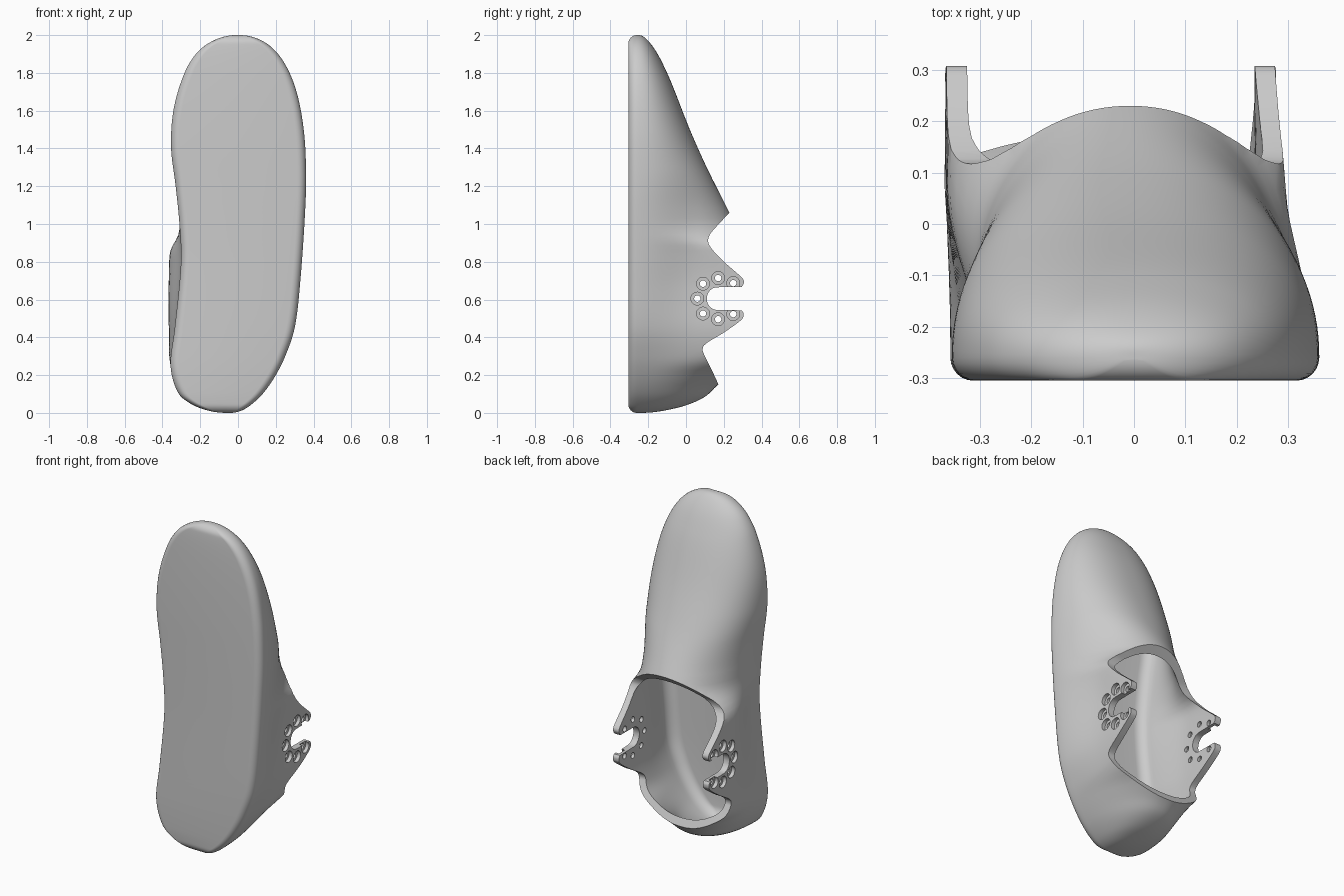
import bpy, bmesh, math
from mathutils import Matrix, Vector

cube = bpy.data.objects.get("Cube")
if cube:
    bpy.data.objects.remove(cube, do_unlink=True)

grey = bpy.data.materials.new("soft grey")
grey.use_nodes = True
grey.diffuse_color = (0.6, 0.6, 0.6, 1)
grey.node_tree.nodes["Principled BSDF"].inputs["Base Color"].default_value = grey.diffuse_color

# Profiles along the length of the shoe: (height z, value)
SOLE_LEFT = [(0, -.04), (.02, .035), (.05, .078), (.1, .13), (.2, .2), (.3, .25), (.45, .3), (.7, .33),
             (1.1, .357), (1.3, .36), (1.5, .348), (1.7, .31), (1.85, .247), (1.95, .16), (2, .01)]
SOLE_RIGHT = [(0, -.06), (.02, -.185), (.05, -.253), (.1, -.313), (.25, -.357), (.45, -.335), (.8, -.302),
              (1, -.31), (1.2, -.33), (1.4, -.354), (1.6, -.342), (1.8, -.283), (1.9, -.223), (1.95, -.167), (2, -.01)]
CREST = [(0, -.24), (.015, -.1), (.04, 0), (.085, .1), (.15, .17), (.22, .26), (.35, .47), (.6, .6),
         (.85, .46), (.93, .32), (1, .262), (1.06, .23), (1.32, .1), (1.55, 0), (1.8, -.1),
         (1.9, -.15), (1.97, -.2), (2, -.25)]
BOXINESS = [(0, 2.4), (.2, 2.6), (.35, 6), (.5, 9), (.75, 9), (.86, 5), (.94, 2.5), (1.06, 2), (1.3, 2.2), (2, 2.2)]
LEAN_LEFT = [(0, 0), (.25, 0), (.45, .024), (.6, .045), (.72, .055), (.85, .05), (.94, .035), (1.06, .03),
             (1.3, .015), (1.6, 0), (2, 0)]
FLARE_RIGHT = [(0, 0), (.2, 0), (.3, .01), (.6, .05), (.8, .063), (.86, .058), (.92, .036), (1.06, .025),
               (1.3, .012), (1.6, 0), (2, 0)]


def angle(z):
    return math.acos(max(-1, min(1, 1 - z)))


def sample(table, z):
    """Smooth interpolation, spaced so that round ends stay round."""
    pts = [(angle(a), b) for a, b in table]
    t = angle(z)
    i = 0
    while i < len(pts) - 2 and t > pts[i + 1][0]:
        i += 1

    def slope(k):
        a, b = pts[max(k - 1, 0)], pts[min(k + 1, len(pts) - 1)]
        return (b[1] - a[1]) / (b[0] - a[0])
    (t0, v0), (t1, v1) = pts[i], pts[i + 1]
    d = t1 - t0
    u = (t - t0) / d
    return ((2*u**3 - 3*u*u + 1) * v0 + (u**3 - 2*u*u + u) * d * slope(i)
            + (3*u*u - 2*u**3) * v1 + (u**3 - u*u) * d * slope(i + 1))


def smooth(u):
    u = max(0, min(1, u))
    return u * u * (3 - 2 * u)


def section(z, inset, base, edge):
    """Ring of (x, y): flat bottom, rounded edge and domed or boxy top."""
    left, right = sample(SOLE_LEFT, z), sample(SOLE_RIGHT, z)
    mid, half = (left + right) / 2, max((left - right) / 2 - inset, .008)
    rise = max(sample(CREST, z) - inset - base, .01)
    n = sample(BOXINESS, z)
    lean, flare = sample(LEAN_LEFT, z), sample(FLARE_RIGHT, z)
    end = min(z, 2 - z)
    r = edge if end >= edge else max(.004, edge * math.sqrt(1 - (1 - end / edge) ** 2))
    rx = min(r, half * .6)
    ring = []
    for k in range(61):
        a = math.pi * k / 60
        c, s = math.cos(a), math.sin(a)
        rad = (abs(c) ** n + abs(s) ** n) ** (-1 / n)
        x, y = mid + half * rad * c, base + rise * rad * s
        x -= (lean * (1 + c) + flare * (1 - c)) / 2 * smooth((y + .25) / .32)
        ring.append((x, y))
    foot_left, foot_right = ring[0][0], ring[-1][0]
    corner = [(math.cos(a) - 1, math.sin(a)) for a in (math.pi / 2 * k / 6 for k in range(1, 7))]
    ring += [(foot_right - rx * c, base - r * s) for c, s in corner]
    ring += [(foot_left + rx * c, base - r * s) for c, s in reversed(corner)]
    return ring


def finish(name, bm):
    bmesh.ops.recalc_face_normals(bm, faces=bm.faces)
    mesh = bpy.data.meshes.new(name)
    bm.to_mesh(mesh)
    bm.free()
    ob = bpy.data.objects.new(name, mesh)
    bpy.context.collection.objects.link(ob)
    mesh.materials.append(grey)
    return ob


def loft(name, inset, base, edge, bottom, top):
    bm = bmesh.new()
    rings = []
    steps = 110
    for i in range(steps + 1):
        z = 1 - math.cos(math.pi * i / steps)
        rings.append([bm.verts.new((x, y, bottom + z * (top - bottom) / 2))
                      for x, y in section(z, inset, base, edge)])
    for a, b in zip(rings, rings[1:]):
        for k in range(len(a)):
            m = (k + 1) % len(a)
            bm.faces.new((a[k], a[m], b[m], b[k]))
    bm.faces.new(rings[0])
    bm.faces.new(rings[-1])
    return finish(name, bm)


def prism(name, outline):
    """Side outline (y, z) extruded across the full width."""
    bm = bmesh.new()
    face = bm.faces.new([bm.verts.new((-.6, y, z)) for y, z in outline])
    out = bmesh.ops.extrude_face_region(bm, geom=[face])["geom"]
    bmesh.ops.translate(bm, vec=(1.2, 0, 0), verts=[v for v in out if isinstance(v, bmesh.types.BMVert)])
    return finish(name, bm)


def cylinders(name, spots, radius, depth):
    bm = bmesh.new()
    for spot in spots:
        bmesh.ops.create_cone(bm, cap_ends=True, segments=28, radius1=radius, radius2=radius, depth=depth,
                              matrix=Matrix.Translation(spot) @ Matrix.Rotation(math.pi / 2, 4, 'Y'))
    return finish(name, bm)


def curve(points, steps=6):
    """Smooth path through the points."""
    p = [Vector(q) for q in points]
    p = [p[0]] + p + [p[-1]]
    path = []
    for a, b, c, d in zip(p, p[1:], p[2:], p[3:]):
        for k in range(steps):
            u = k / steps
            path.append(.5 * (2*b + (c - a)*u + (2*a - 5*b + 4*c - d)*u*u + (3*b - a - 3*c + d)*u**3))
    return path + [p[-1]]


# Shoe body and the hollow for the foot
shoe = loft("shoe_body", 0, -.26, .045, 0, 2)
hollow = loft("foot_hollow", .04, -.18, .065, .04, 1.89)

# Foot opening: instep notch, slotted ears, heel notch
upper = curve([(.255, 1.09), (.23, 1.06), (.16, .985), (.122, .935), (.125, .885), (.19, .81),
               (.27, .74), (.3, .712), (.307, .69), (.295, .667)])
slot = [(.165 + .055 * math.cos(a), .605 + .06 * math.sin(a))
        for a in (math.pi / 2 + math.pi * k / 16 for k in range(17))]
lower = curve([(.295, .543), (.305, .522), (.29, .49), (.2, .425), (.11, .37), (.088, .338),
               (.1, .3), (.135, .23), (.172, .15), (.18, .125)])
opening = prism("opening_cutter", [tuple(q) for q in upper] + slot
                + [tuple(q) for q in lower] + [(.9, .125), (.9, 1.09)])

# Ring of stepped holes round each ear slot
spots = [(.06, .605)]
for y, dz in ((.09, .079), (.17, .109), (.25, .082)):
    spots += [(y, .605 + dz), (y, .605 - dz)]
through = cylinders("hole_cutter", [(0, y, z) for y, z in spots], .017, 1.2)
recess = cylinders("recess_cutter", [(x, y, z) for y, z in spots for x in (.305, -.395)], .034, .1)

bpy.context.view_layer.objects.active = shoe
for cutter in (hollow, opening, through, recess):
    mod = shoe.modifiers.new(cutter.name, 'BOOLEAN')
    mod.operation, mod.solver, mod.object = 'DIFFERENCE', 'EXACT', cutter
    bpy.ops.object.modifier_apply(modifier=mod.name)
    bpy.data.objects.remove(cutter, do_unlink=True)

bpy.ops.object.select_all(action='DESELECT')
shoe.select_set(True)
bpy.ops.object.shade_smooth_by_angle(angle=math.radians(35))
